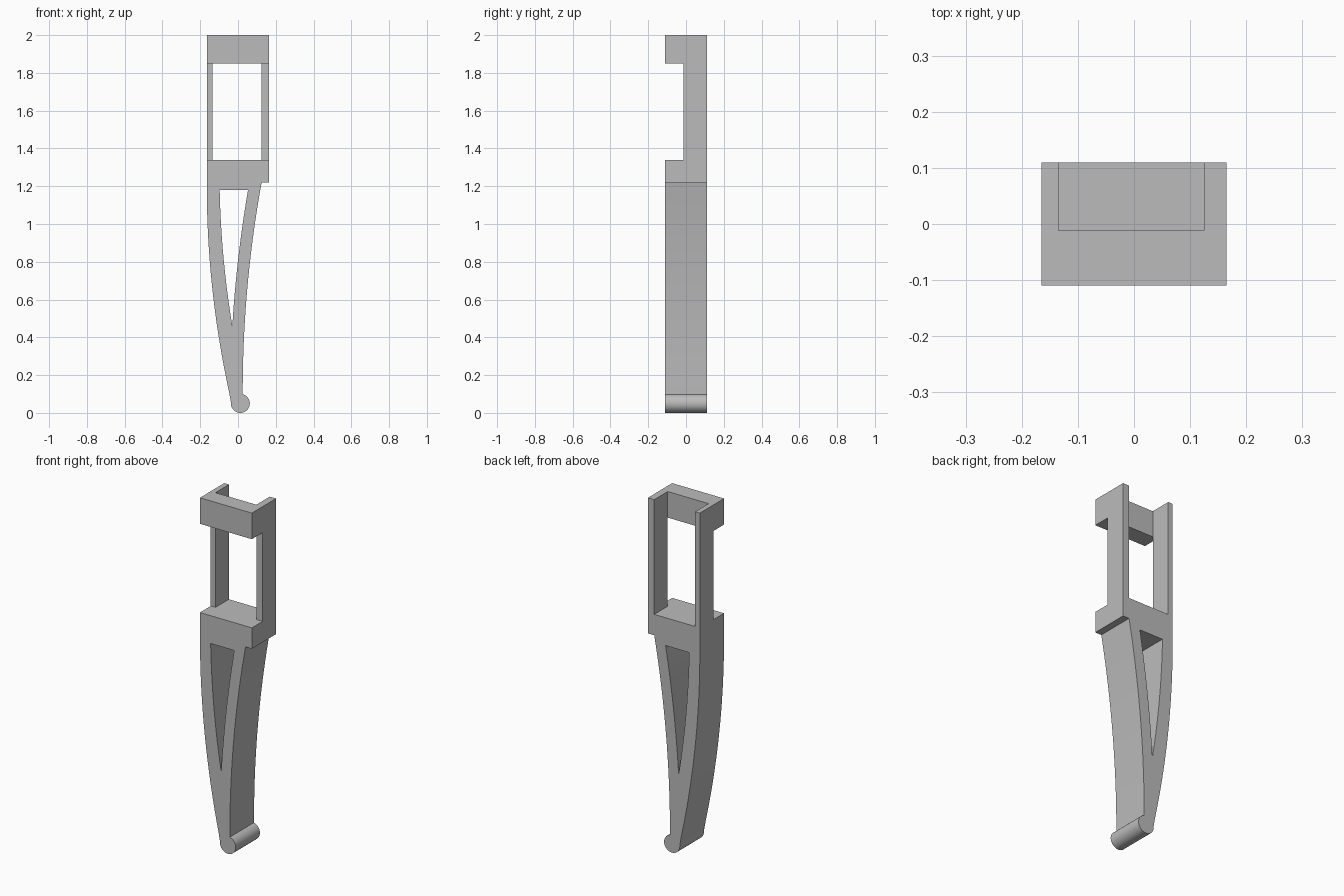
import bpy, bmesh
from math import sin, cos, radians
from mathutils import Vector

cube = bpy.data.objects.get("Cube")
if cube:
    bpy.data.objects.remove(cube, do_unlink=True)

grey = bpy.data.materials.new("plain grey")
grey.use_nodes = True
grey.diffuse_color = (0.5, 0.5, 0.5, 1)
grey.node_tree.nodes["Principled BSDF"].inputs["Base Color"].default_value = (0.5, 0.5, 0.5, 1)

FRONT, BACK, WEB = -0.11, 0.11, -0.012
SIDE, TOP, SHELF, SILL = 0.165, 2.0, 1.34, 1.85


def bow(start, end, sag, steps=20):
    """Shallow arc from start to end, bulging towards -x by sag."""
    a, b = Vector(start), Vector(end)
    return [a.lerp(b, i / steps) - Vector((4 * sag * (i / steps) * (1 - i / steps), 0))
            for i in range(steps + 1)]


def extrude_profile(name, loops, y0, y1):
    """Fill closed x-z loops (outline, then holes) and extrude them along y."""
    bm = bmesh.new()
    for loop in loops:
        verts = [bm.verts.new((p[0], y0, p[1])) for p in loop]
        for i, v in enumerate(verts):
            bm.edges.new((verts[i - 1], v))
    bmesh.ops.triangle_fill(bm, use_beauty=True, edges=bm.edges[:], normal=(0, -1, 0))
    new = bmesh.ops.extrude_face_region(bm, geom=bm.faces[:])["geom"]
    moved = [g for g in new if isinstance(g, bmesh.types.BMVert)]
    bmesh.ops.translate(bm, verts=moved, vec=(0, y1 - y0, 0))
    bmesh.ops.recalc_face_normals(bm, faces=bm.faces[:])
    mesh = bpy.data.meshes.new(name)
    bm.to_mesh(mesh)
    bm.free()
    mesh.materials.append(grey)
    obj = bpy.data.objects.new(name, mesh)
    bpy.context.collection.objects.link(obj)
    return obj


def block(name, x0, x1, y0, y1, z0, z1):
    return extrude_profile(name, [[(x0, z0), (x1, z0), (x1, z1), (x0, z1)]], y0, y1)


# Curved leg with its rounded toe and the block above it
toe_x, toe_r = 0.0125, 0.05
toe = []
for i in range(33):
    a = radians(76 - i * 270 / 32)
    toe.append((toe_x + toe_r * cos(a), toe_r + toe_r * sin(a)))
outline = [(-SIDE, SHELF), (SIDE, SHELF), (SIDE, 1.22)]
outline += bow((0.125, 1.22), (0.025, 0.105), 0.026 - 0.0005)
outline += toe
outline += bow((-0.034, 0.05), (-SIDE, 1.22), 0.034)

# Long tapered opening between the two struts
opening = bow((-0.097, 1.18), (-0.03, 0.46), 0.013)
opening += bow((-0.03, 0.46), (0.053, 1.18), 0.010)[1:]
leg = extrude_profile("leg", [outline, opening], FRONT, BACK)

# Upright rails and front crossbar
block("right_rail", -SIDE, -0.135, WEB, BACK, SHELF, TOP)
block("left_rail", 0.125, SIDE, WEB, BACK, SHELF, TOP)
block("front_crossbar", -SIDE, SIDE, FRONT, WEB, SILL, TOP)

# Smooth the curved walls, keep the corners sharp
bpy.ops.object.select_all(action="DESELECT")
leg.select_set(True)
bpy.context.view_layer.objects.active = leg
bpy.ops.object.shade_smooth_by_angle(angle=radians(25))
